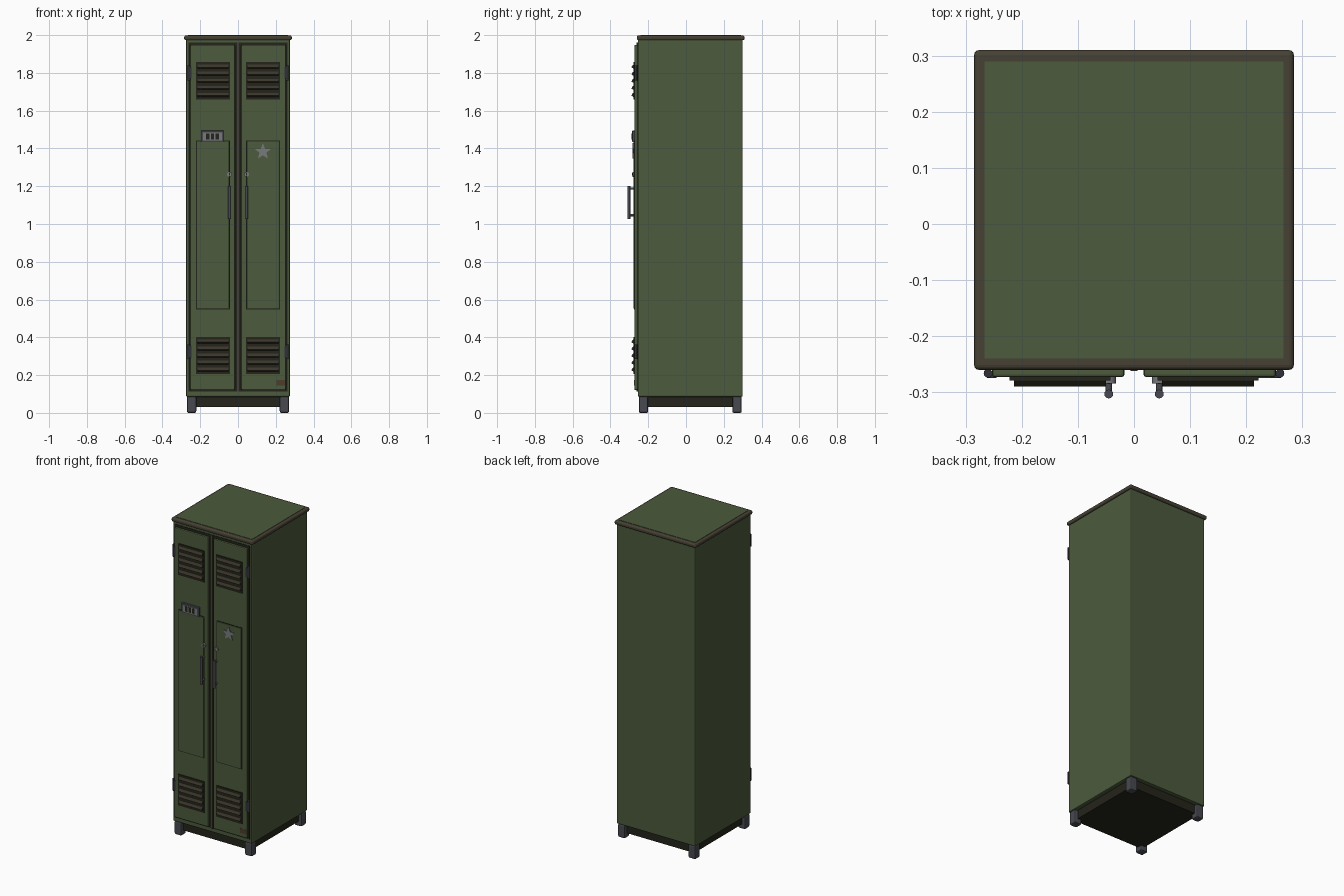
import bpy, bmesh, math
from mathutils import Matrix, Vector

if "Cube" in bpy.data.objects:
    bpy.data.objects.remove(bpy.data.objects["Cube"])


def mat(name, r, g, b):
    m = bpy.data.materials.new(name)
    m.diffuse_color = (r, g, b, 1)
    m.use_nodes = True
    m.node_tree.nodes["Principled BSDF"].inputs["Base Color"].default_value = m.diffuse_color
    return m


GREEN = mat("olive green paint", 0.072, 0.103, 0.045)
TRIM = mat("worn brown trim", 0.062, 0.053, 0.034)
DARK = mat("dark recess", 0.018, 0.018, 0.011)
SLAT = mat("vent slat brown", 0.043, 0.036, 0.022)
STEEL = mat("foot steel", 0.065, 0.068, 0.080)
HINGE = mat("hinge steel", 0.030, 0.031, 0.038)
PALE = mat("pale metal", 0.19, 0.195, 0.20)
RUST = mat("rust", 0.075, 0.045, 0.025)


def finish(bm, name, m):
    bmesh.ops.recalc_face_normals(bm, faces=bm.faces)
    me = bpy.data.meshes.new(name)
    bm.to_mesh(me)
    bm.free()
    ob = bpy.data.objects.new(name, me)
    bpy.context.collection.objects.link(ob)
    me.materials.append(m)
    return ob


def box(name, x, y, z, m, bevel=0.0, seg=2, tilt=0.0):
    """Box from (min, max) pairs, optionally bevelled and tilted about x."""
    bm = bmesh.new()
    bmesh.ops.create_cube(bm, size=1)
    size = [x[1] - x[0], y[1] - y[0], z[1] - z[0]]
    mid = [sum(x) / 2, sum(y) / 2, sum(z) / 2]
    bmesh.ops.scale(bm, vec=size, verts=bm.verts)
    if bevel:
        bmesh.ops.bevel(bm, geom=bm.edges[:], offset=bevel, segments=seg,
                        profile=0.5, affect='EDGES')
    bmesh.ops.transform(bm, matrix=Matrix.Translation(mid) @ Matrix.Rotation(tilt, 4, 'X'),
                        verts=bm.verts)
    return finish(bm, name, m)


def rod(name, a, b, r, m, sides=12):
    """Cylinder between two points."""
    a, b = Vector(a), Vector(b)
    bm = bmesh.new()
    rot = (b - a).to_track_quat('Z', 'Y').to_matrix().to_4x4()
    bmesh.ops.create_cone(bm, cap_ends=True, segments=sides, radius1=r, radius2=r,
                          depth=(b - a).length,
                          matrix=Matrix.Translation((a + b) / 2) @ rot)
    for f in bm.faces:
        f.smooth = len(f.verts) == 4
    return finish(bm, name, m)


# Cabinet, lid and base
box("cabinet_body", (-0.275, 0.275), (-0.255, 0.30), (0.085, 1.978), GREEN, 0.007)
box("lid", (-0.285, 0.285), (-0.26, 0.31), (1.973, 1.998), TRIM, 0.009, 3)
box("lid_panel", (-0.266, 0.266), (-0.24, 0.29), (1.99, 2.0), GREEN)
box("plinth", (-0.25, 0.25), (-0.23, 0.275), (0.03, 0.09), DARK)
for sx in (-1, 1):
    for y, end in ((-0.225, "front"), (0.27, "back")):
        box(f"{end}_foot", (sx * 0.246 - 0.025, sx * 0.246 + 0.025),
            (y - 0.025, y + 0.025), (0.0, 0.087), STEEL, 0.009)

# Dark door opening and centre post
box("door_recess", (-0.262, 0.262), (-0.258, -0.25), (0.112, 1.962), DARK)
box("centre_post", (-0.006, 0.006), (-0.262, -0.25), (0.112, 1.962), TRIM)


def vent(x, z0, z1):
    box("vent_plate", x, (-0.279, -0.27), (z0, z1), DARK)
    n = 5
    step = (z1 - z0 - 0.01) / n
    for i in range(n):
        z = z0 + 0.005 + step * (i + 0.5)
        box("vent_slat", (x[0] + 0.008, x[1] - 0.008), (-0.286, -0.274),
            (z - 0.0085, z + 0.0085), SLAT, tilt=math.radians(-30))


# The two doors with their vents, panels and hardware
for s in (-1, 1):
    def span(a, b):
        return (min(s * a, s * b), max(s * a, s * b))
    box("door", span(0.017, 0.253), (-0.273, -0.256), (0.121, 1.948), GREEN, 0.005)
    wide = span(0.042, 0.222)
    vent(wide, 1.66, 1.857)
    vent(wide, 0.206, 0.402)
    box("panel_groove", wide, (-0.2745, -0.27), (0.548, 1.442), DARK)
    box("door_panel", span(0.046, 0.218), (-0.279, -0.27), (0.552, 1.438), GREEN, 0.003)

    # Pull handle on two posts
    hx = s * 0.045
    rod("handle_bar", (hx, -0.303, 1.026), (hx, -0.303, 1.20), 0.008, STEEL)
    for z in (1.047, 1.188):
        rod("handle_post", (hx, -0.303, z), (hx, -0.27, z), 0.006, STEEL)

    # Lock
    lx = s * 0.045
    rod("lock_ring", (lx, -0.284, 1.263), (lx, -0.27, 1.263), 0.013, PALE, 16)
    box("keyhole", (lx - 0.002, lx + 0.002), (-0.2855, -0.28), (1.257, 1.269), DARK)

    # Hinges with barrel and leaf
    for z in (0.323, 1.80):
        rod("hinge_barrel", (s * 0.26, -0.266, z - 0.039), (s * 0.26, -0.266, z + 0.039),
            0.008, HINGE)
        box("hinge_leaf", span(0.245, 0.262), (-0.2745, -0.262), (z - 0.03, z + 0.03), HINGE)

# Number plate with three blank dark marks
box("plate_frame", (-0.196, -0.074), (-0.285, -0.27), (1.434, 1.494), STEEL, 0.003)
box("plate_face", (-0.184, -0.086), (-0.287, -0.28), (1.443, 1.485), PALE)
for x in (-0.160, -0.135, -0.110):
    box("plate_mark", (x - 0.009, x + 0.009), (-0.289, -0.284), (1.448, 1.480), DARK)

# Five-pointed star on the right door
bm = bmesh.new()
ring = []
for i in range(10):
    r = 0.045 if i % 2 == 0 else 0.019
    a = math.pi / 2 + i * math.pi / 5
    ring.append(bm.verts.new((0.132 + r * math.cos(a), -0.276, 1.383 + r * math.sin(a))))
face = bm.faces.new(ring)
ext = bmesh.ops.extrude_face_region(bm, geom=[face])
bmesh.ops.translate(bm, vec=(0, -0.007, 0),
                    verts=[v for v in ext["geom"] if isinstance(v, bmesh.types.BMVert)])
finish(bm, "star_badge", PALE)

# Rust patch at the lower corner of the right door
box("rust_patch", (0.205, 0.25), (-0.2742, -0.272), (0.146, 0.174), RUST)
